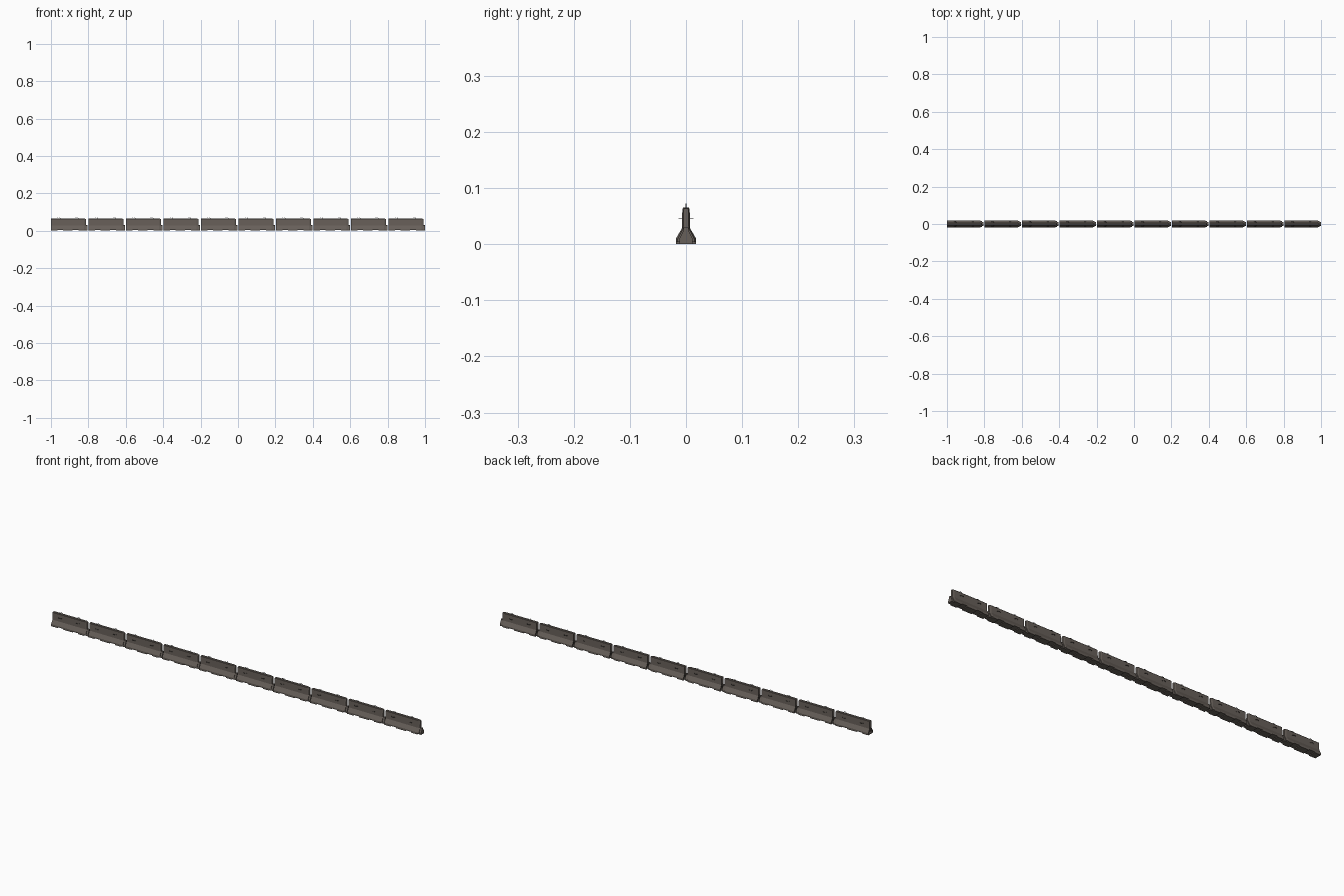
import bpy, bmesh, math
from mathutils import Vector

if "Cube" in bpy.data.objects:
    bpy.data.objects.remove(bpy.data.objects["Cube"])

def material(name, col):
    m = bpy.data.materials.new(name)
    m.diffuse_color = (*col, 1)
    m.use_nodes = True
    m.node_tree.nodes["Principled BSDF"].inputs["Base Color"].default_value = m.diffuse_color
    return m

CONCRETE = material("weathered concrete", (0.135, 0.115, 0.10))
STEEL = material("dark steel", (0.045, 0.042, 0.04))
COUNT, PITCH, LENGTH = 10, 0.2005, 0.1955
FLOOR = 0.004          # underside height between the feet

# Half outlines (y, z), mirrored into closed sections
FULL = [(0.018, FLOOR), (0.018, 0.010), (0.0075, 0.028), (0.0065, 0.063), (0.005, 0.065)]
INSET = [(0.015, FLOOR), (0.015, 0.009), (0.005, 0.028), (0.004, 0.062), (0.003, 0.0635)]
TONGUE = [(0.012, FLOOR), (0.012, 0.009), (0.005, 0.023), (0.0045, 0.029), (0.003, 0.030)]

def ring(bm, half, x):
    pts = half + [(-y, z) for y, z in reversed(half)]
    return [bm.verts.new((x, y, z)) for y, z in pts]

def finish(bm, name, mat):
    bmesh.ops.recalc_face_normals(bm, faces=bm.faces)
    me = bpy.data.meshes.new(name)
    bm.to_mesh(me)
    bm.free()
    me.materials.append(mat)
    return me

def box(bm, x0, x1, hy, z0, z1):
    geo = bmesh.ops.create_cube(bm, size=1)
    for v in geo["verts"]:
        v.co = Vector(((x0 + x1) / 2 + v.co.x * (x1 - x0), v.co.y * 2 * hy,
                       (z0 + z1) / 2 + v.co.z * (z1 - z0)))

# Barrier body: groove on the left end, chamfer and tongue on the right end
def body_mesh():
    bm = bmesh.new()
    stations = [(TONGUE, 0.010), (TONGUE, 0.0), (FULL, 0.0), (FULL, 0.177),
                (INSET, 0.186), (TONGUE, 0.186), (TONGUE, LENGTH)]
    rings = [ring(bm, h, x) for h, x in stations]
    n = len(rings[0])
    for a, b in zip(rings, rings[1:]):
        for i in range(n):
            j = (i + 1) % n
            bm.faces.new((a[i], a[j], b[j], b[i]))
    bm.faces.new(rings[0])
    bm.faces.new(rings[-1])
    return finish(bm, "barrier_body", CONCRETE)

# Feet, leaving forklift slots between them
def feet_mesh():
    bm = bmesh.new()
    for x0, x1 in ((0.0, 0.034), (0.064, 0.116), (0.146, 0.178)):
        box(bm, x0, x1, 0.018, 0, FLOOR)
    box(bm, 0.178, LENGTH, 0.012, 0, FLOOR)
    return finish(bm, "barrier_feet", CONCRETE)

# Lifting loops on top and on both sides: half hoops of thin bar
def hoop(bm, origin, out, width, height, r=0.0009):
    side = Vector((1, 0, 0))
    normal = side.cross(out)
    rings = []
    for k in range(7):
        a = math.pi * k / 6
        radial = side * math.cos(a) + out * math.sin(a)
        c = Vector(origin) + side * math.cos(a) * width + out * math.sin(a) * height
        rings.append([bm.verts.new(c + radial * r * math.cos(t) + normal * r * math.sin(t))
                      for t in (math.pi * (q + .5) / 2 for q in range(4))])
    for a, b in zip(rings, rings[1:]):
        for i in range(4):
            j = (i + 1) % 4
            bm.faces.new((a[i], a[j], b[j], b[i]))

def loops_mesh():
    bm = bmesh.new()
    for x in (0.042, 0.138):
        hoop(bm, (x, 0, 0.0645), Vector((0, 0, 1)), 0.008, 0.007)
        for s in (-1, 1):
            hoop(bm, (x, s * 0.0065, 0.046), Vector((0, s, 0)), 0.008, 0.0065)
    return finish(bm, "lifting_loops", STEEL)

meshes = [body_mesh(), feet_mesh(), loops_mesh()]
for i in range(COUNT):
    for me in meshes:
        ob = bpy.data.objects.new(f"{me.name}_{i + 1}", me)
        ob.location.x = -1 + i * PITCH
        bpy.context.collection.objects.link(ob)
